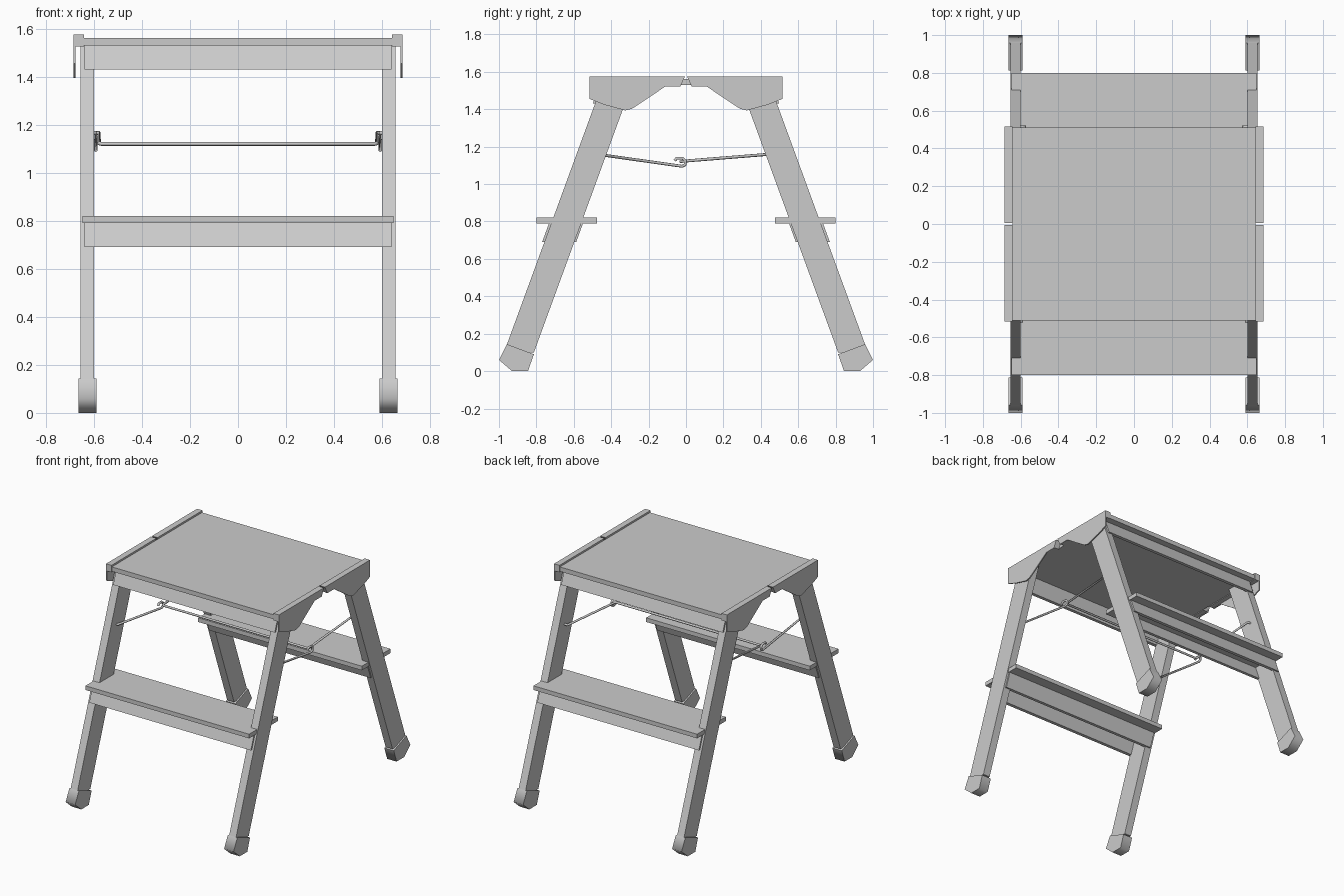
import bpy, bmesh, math

cube = bpy.data.objects.get("Cube")
if cube:
    bpy.data.objects.remove(cube, do_unlink=True)

grey = bpy.data.materials.new("light grey")
grey.use_nodes = True
grey.diffuse_color = (0.6, 0.6, 0.6, 1)
grey.node_tree.nodes["Principled BSDF"].inputs["Base Color"].default_value = (0.6, 0.6, 0.6, 1)


def prism(name, profile, x0, x1, sy=1, angle=30):
    """Extrude a (y, z) profile along x, optionally mirrored in y."""
    bm = bmesh.new()
    face = bm.faces.new([bm.verts.new((x0, y * sy, z)) for y, z in profile])
    new = bmesh.ops.extrude_face_region(bm, geom=[face])["geom"]
    bmesh.ops.translate(bm, vec=(x1 - x0, 0, 0),
                        verts=[v for v in new if isinstance(v, bmesh.types.BMVert)])
    bmesh.ops.recalc_face_normals(bm, faces=bm.faces)
    mesh = bpy.data.meshes.new(name)
    bm.to_mesh(mesh)
    bm.free()
    mesh.materials.append(grey)
    ob = bpy.data.objects.new(name, mesh)
    bpy.context.collection.objects.link(ob)
    bpy.ops.object.select_all(action='DESELECT')
    ob.select_set(True)
    bpy.context.view_layer.objects.active = ob
    bpy.ops.object.shade_smooth_by_angle(angle=math.radians(angle))
    return ob


def rod(name, points, radius=0.008):
    """Round wire through the points."""
    curve = bpy.data.curves.new(name, 'CURVE')
    curve.dimensions = '3D'
    curve.bevel_depth = radius
    curve.bevel_resolution = 2
    curve.use_fill_caps = True
    spline = curve.splines.new('POLY')
    spline.points.add(len(points) - 1)
    for p, co in zip(spline.points, points):
        p.co = (*co, 1)
    curve.materials.append(grey)
    bpy.context.collection.objects.link(bpy.data.objects.new(name, curve))


def box(y0, y1, z0, z1):
    return [(y0, z0), (y1, z0), (y1, z1), (y0, z1)]


LEAN = 0.366


def outer(z):
    """Outer edge of the leaning front leg at height z."""
    return -0.957 + LEAN * (z - 0.144)


def inner(z):
    return outer(z) + 0.16


def slanted(y_at, z0, z1, a, b):
    """Board that leans with the legs, between offsets a and b."""
    return [(y_at(z0) + a, z0), (y_at(z0) + b, z0), (y_at(z1) + b, z1), (y_at(z1) + a, z1)]


FOOT = [(-0.957, 0.144), (-0.813, 0.09), (-0.845, 0), (-0.93, 0), (-1.0, 0.06)]
BRACKET = [(-0.515, 1.575), (-0.515, 1.455), (-0.44, 1.425), (-0.36, 1.403), (-0.325, 1.394),
           (-0.29, 1.402), (-0.25, 1.428), (-0.11, 1.522), (-0.03, 1.522), (-0.006, 1.575)]
RAIL = [(-0.515, 1.575), (-0.515, 1.525), (-0.03, 1.525), (-0.006, 1.575)]

# Top platform
prism("platform", box(-0.51, 0.51, 1.53, 1.562), -0.643, 0.643)

for end, sy in (("front", 1), ("back", -1)):
    # Platform skirt, step board and its two skirts
    prism(end + "_platform_skirt", slanted(outer, 1.43, 1.53, -0.012, 0.012), -0.64, 0.64, sy)
    prism(end + "_step", box(-0.8, -0.475, 0.79, 0.82), -0.648, 0.648, sy)
    prism(end + "_step_outer_skirt", slanted(outer, 0.69, 0.79, -0.012, 0.012), -0.64, 0.64, sy)
    prism(end + "_step_inner_skirt", slanted(inner, 0.69, 0.79, -0.012, 0.01), -0.64, 0.64, sy)

    for side, sx in (("left", 1), ("right", -1)):
        tag = end + "_" + side
        # Leg and rubber foot
        prism(tag + "_leg", slanted(outer, 0.1, 1.53, 0, 0.16), sx * 0.6, sx * 0.655, sy)
        prism(tag + "_foot", FOOT, sx * 0.59, sx * 0.665, sy, angle=80)
        # Hinge rail on the platform edge and its hanging bracket
        prism(tag + "_hinge_rail", RAIL, sx * 0.642, sx * 0.676, sy)
        prism(tag + "_hinge_bracket", BRACKET, sx * 0.676, sx * 0.685, sy, angle=40)

# Hooked stays pivoting on the front legs
for side, sx in (("left", 1), ("right", -1)):
    x = sx * 0.592
    rod("front_" + side + "_stay", [
        (sx * 0.62, -0.515, 1.165), (x, -0.515, 1.165), (x, -0.02, 1.095), (x, -0.004, 1.103),
        (x, -0.004, 1.125), (x, -0.018, 1.138), (x, -0.05, 1.138), (x, -0.06, 1.125)])

# One bent wire from the back legs, with a crossbar held by the hooks
arm = [(0.62, 0.515, 1.165), (0.578, 0.515, 1.165), (0.578, -0.02, 1.122), (0.568, -0.028, 1.12)]
rod("back_stay_crossbar", arm + [(-x, y, z) for x, y, z in reversed(arm)])
